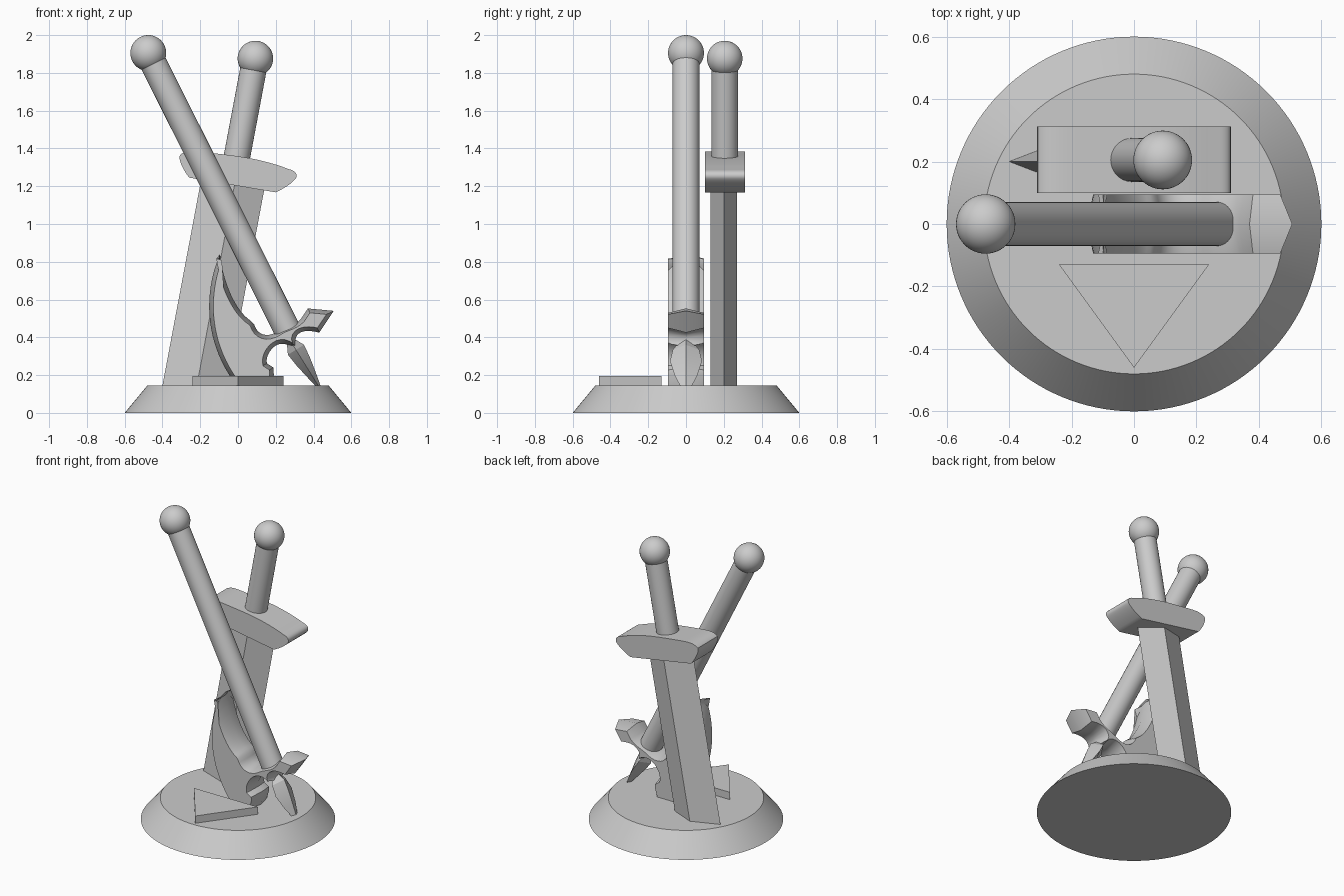
import bpy, bmesh, math
from mathutils import Vector
from mathutils.geometry import interpolate_bezier

cube = bpy.data.objects.get("Cube")
if cube:
    bpy.data.objects.remove(cube, do_unlink=True)

# One stone-grey material for everything
COLOUR = (0.6, 0.6, 0.6, 1)
grey = bpy.data.materials.new("stone_grey")
grey.use_nodes = True
grey.diffuse_color = COLOUR
for node in grey.node_tree.nodes:
    if node.type == 'BSDF_PRINCIPLED':
        node.inputs["Base Color"].default_value = COLOUR


def finish(name, bm, angle=30):
    """Turn a bmesh into an object, smooth except at edges sharper than angle."""
    bmesh.ops.recalc_face_normals(bm, faces=bm.faces)
    mesh = bpy.data.meshes.new(name)
    bm.to_mesh(mesh)
    bm.free()
    mesh.materials.append(grey)
    mesh.shade_smooth()
    mesh.set_sharp_from_angle(angle=math.radians(angle))
    obj = bpy.data.objects.new(name, mesh)
    bpy.context.collection.objects.link(obj)
    return obj


def loft(name, rings, angle=30):
    """Skin a list of equal-length point rings and cap both ends."""
    bm = bmesh.new()
    loops = [[bm.verts.new(p) for p in ring] for ring in rings]
    for a, b in zip(loops, loops[1:]):
        for i in range(len(a)):
            j = (i + 1) % len(a)
            bm.faces.new((a[i], a[j], b[j], b[i]))
    bm.faces.new(loops[0][::-1])
    bm.faces.new(loops[-1])
    return finish(name, bm, angle)


def rod(name, start, end, r1, r2, sides=48):
    """Round rod or frustum between two points."""
    start, end = Vector(start), Vector(end)
    axis = end - start
    bm = bmesh.new()
    bmesh.ops.create_cone(bm, cap_ends=True, segments=sides, radius1=r1,
                          radius2=r2, depth=axis.length)
    obj = finish(name, bm)
    obj.rotation_euler = axis.to_track_quat('Z', 'Y').to_euler()
    obj.location = (start + end) / 2


def ball(name, centre, radius):
    bm = bmesh.new()
    bmesh.ops.create_uvsphere(bm, u_segments=48, v_segments=24, radius=radius)
    finish(name, bm).location = centre


def bezier(a, b, c, d, count=16):
    pts = interpolate_bezier(*[Vector((*p, 0)) for p in (a, b, c, d)], count)
    return [(p.x, p.y) for p in pts]


def shrink(points, dist):
    """Offset a counter-clockwise outline inwards with limited mitres."""
    result = []
    for i, p in enumerate(points):
        p = Vector(p)
        d1 = (p - Vector(points[i - 1])).normalized()
        d2 = (Vector(points[(i + 1) % len(points)]) - p).normalized()
        n1, n2 = Vector((-d1.y, d1.x)), Vector((-d2.y, d2.x))
        result.append(p + (n1 + n2) * dist / max(1 + n1.dot(n2), 0.4))
    return result


def at_depth(points, y):
    return [(p[0], y, p[1]) for p in points]


# Round pedestal and triangular plate
BASE_TOP = 0.145
rod("pedestal", (0, 0, 0), (0, 0, BASE_TOP), 0.6, 0.48, 128)
triangle = [(-0.24, -0.13), (0, -0.46), (0.24, -0.13)]
loft("triangle_plate", [[(x, y, z) for x, y in triangle] for z in (0.13, 0.195)])

# Sword: leaning diamond-section blade
SWORD_Y = 0.2
LEAN = 0.188


def diamond(z):
    x = -0.228 + LEAN * (z - BASE_TOP)
    return [(x - 0.172, SWORD_Y, z), (x + 0.01, SWORD_Y - 0.07, z),
            (x + 0.172, SWORD_Y, z), (x + 0.01, SWORD_Y + 0.07, z)]


loft("sword_blade", [diamond(0.1), diamond(1.26)])

# Sword guard with rounded, undercut ends
guard = [(-0.256, 1.245), (0.198, 1.168)]
guard += bezier((0.2, 1.168), (0.25, 1.19), (0.29, 1.22), (0.305, 1.24), 8)
guard += bezier((0.31, 1.25), (0.312, 1.27), (0.3, 1.28), (0.28, 1.287), 6)
guard += bezier((0.27, 1.29), (0.13, 1.345), (0, 1.36), (-0.124, 1.374), 12)
guard += bezier((-0.14, 1.376), (-0.2, 1.383), (-0.25, 1.39), (-0.28, 1.38), 8)
guard += bezier((-0.3, 1.372), (-0.325, 1.36), (-0.3, 1.3), (-0.262, 1.25), 8)
loft("sword_guard", [at_depth(guard, 0.1), at_depth(guard, 0.313)])

# Sword grip and pommel
rod("sword_grip", (-0.02, 0.205, 1.28), (0.092, 0.205, 1.875), 0.07, 0.07)
ball("sword_pommel", (0.092, 0.205, 1.876), 0.094)

# Axe shaft and end ball
rod("axe_shaft", (0.262, 0, 0.436), (-0.475, 0, 1.905), 0.071, 0.071)
ball("axe_shaft_ball", (-0.475, 0, 1.905), 0.095)

# Axe head: crescent blade, hub and back arm, with bevelled rim
outline = bezier((-0.095, 0.84), (-0.18, 0.65), (-0.195, 0.35), (0.03, 0.1), 24)
outline += [(0.16, 0.1), (0.19, 0.2), (0.187, 0.24)]
outline += bezier((0.153, 0.262), (0.14, 0.31), (0.21, 0.41), (0.285, 0.345), 12)
outline += bezier((0.315, 0.35), (0.28, 0.42), (0.34, 0.45), (0.43, 0.425), 10)
outline += [(0.507, 0.54), (0.37, 0.553)]
outline += bezier((0.335, 0.5), (0.3, 0.46), (0.25, 0.46), (0.21, 0.43), 8)
outline += bezier((0.19, 0.42), (0.14, 0.4), (0.1, 0.42), (0.085, 0.47), 8)
outline += bezier((0.065, 0.49), (0, 0.53), (-0.07, 0.66), (-0.093, 0.82), 16)
rim = shrink(outline, 0.022)
loft("axe_head", [at_depth(rim, -0.095), at_depth(outline, 0),
                  at_depth(rim, 0.095)])

# Axe top spike: leaf shape with diamond section, point buried in the pedestal
tip_axis = Vector((0.53, 0, -0.85)).normalized()
side = Vector((0.85, 0, 0.53)).normalized()
root = Vector((0.275, 0, 0.385))
rings = []
for along, half, depth in ((0, 0.02, 0.03), (0.06, 0.05, 0.07),
                           (0.13, 0.042, 0.085), (0.22, 0.025, 0.06),
                           (0.31, 0.006, 0.02)):
    c = root + tip_axis * along
    rings.append([c - side * half, c - Vector((0, depth, 0)),
                  c + side * half, c + Vector((0, depth, 0))])
loft("axe_spike", rings, 20)
